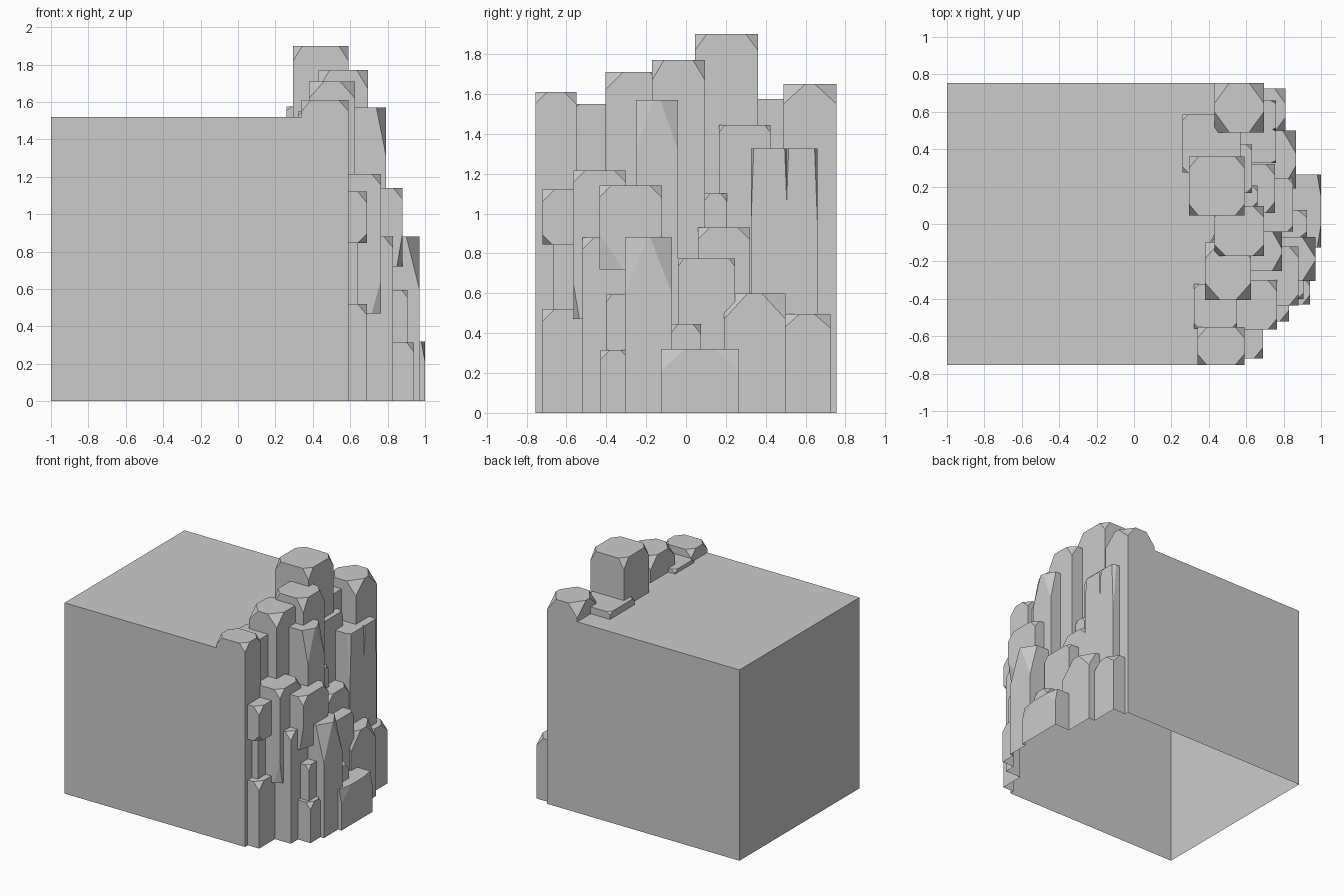
import bpy
import bmesh

cube = bpy.data.objects.get("Cube")
if cube:
    bpy.data.objects.remove(cube, do_unlink=True)

BELOW = -0.1   # solids start under the ground and are trimmed level later

rock = bpy.data.materials.new("stone grey")
rock.diffuse_color = (0.6, 0.6, 0.6, 1)
rock.use_nodes = True
shader = rock.node_tree.nodes["Principled BSDF"]
shader.inputs["Base Color"].default_value = (0.6, 0.6, 0.6, 1)
shader.inputs["Roughness"].default_value = 0.9


def new_object(name, bm):
    mesh = bpy.data.meshes.new(name)
    bm.to_mesh(mesh)
    bm.free()
    mesh.materials.append(rock)
    obj = bpy.data.objects.new(name, mesh)
    bpy.context.scene.collection.objects.link(obj)
    return obj


def prism(x, y, z, top_cut=None, foot_cut=None):
    """Box between the given ranges with its top and foot corners sliced off."""
    bm = bmesh.new()
    for i in (0, 1):
        for j in (0, 1):
            for k, cut in ((0, foot_cut), (1, top_cut)):
                corner = (x[i], y[j], z[k])
                if cut is None:
                    bm.verts.new(corner)
                    continue
                for axis, side in enumerate((i, j, k)):
                    point = list(corner)
                    point[axis] += cut[axis] * (1 - 2 * side)
                    bm.verts.new(point)
    bmesh.ops.convex_hull(bm, input=bm.verts[:])
    bmesh.ops.dissolve_limit(bm, angle_limit=0.01, verts=bm.verts[:], edges=bm.edges[:])
    bmesh.ops.recalc_face_normals(bm, faces=bm.faces[:])
    return bm


columns = []


def column(name, right, front, back, top, left=0.4, foot=BELOW,
           cut=(0.05, 0.06, 0.06), foot_cut=None):
    bm = prism((left, right), (front, back), (foot, top), cut, foot_cut)
    columns.append(new_object(name, bm))


SMALL = (0.03, 0.03, 0.04)
SLAB = (0.03, 0.03, 0.02)
STEEP = (0.05, 0.09, 0.25)

# Crest of the cliff, front to back
column("crest_front", 0.59, -0.755, -0.55, 1.61, left=0.34)
column("crest_front_slab", 0.55, -0.56, -0.32, 1.55, left=0.32, cut=SLAB)
column("crest_shoulder", 0.625, -0.405, -0.095, 1.71, left=0.38, cut=(0.08, 0.09, 0.09))
column("crest_middle", 0.695, -0.17, 0.095, 1.77, left=0.43, cut=(0.06, 0.06, 0.1))
column("crest_peak", 0.59, 0.045, 0.36, 1.9, left=0.295, cut=(0.05, 0.06, 0.08))
column("crest_back_slab", 0.57, 0.275, 0.585, 1.575, left=0.26, cut=SLAB)
column("crest_back", 0.695, 0.49, 0.755, 1.65, left=0.43, cut=(0.08, 0.11, 0.1))

# Upper ledges
column("spire", 0.79, -0.25, -0.04, 1.57, cut=STEEP)
column("recess", 0.63, 0.165, 0.425, 1.445, cut=SMALL)
column("twin_left", 0.76, 0.325, 0.51, 1.325, cut=(0.03, 0.015, 0.4))
column("twin_right", 0.76, 0.5, 0.66, 1.325, cut=(0.03, 0.015, 0.4))
column("recess_low", 0.66, 0.09, 0.205, 1.1, cut=SMALL)

# Hanging blocks
column("hanging_long", 0.765, -0.565, -0.3, 1.215, foot=0.47, foot_cut=(0.05, 0.03, 0.18))
column("hanging_front", 0.69, -0.72, -0.5, 1.12, foot=0.845, foot_cut=(0.05, 0.05, 0.05))
column("hanging_middle", 0.88, -0.435, -0.12, 1.14, foot=0.72, foot_cut=(0.03, 0.12, 0.18))
column("front_neck", 0.64, -0.665, -0.5, 0.9, cut=SMALL)

# Middle steps
column("step_front", 0.83, -0.52, -0.3, 0.88)
column("step_spur", 0.97, -0.305, -0.07, 0.88, cut=(0.07, 0.11, 0.28))
column("step_back", 0.755, 0.06, 0.32, 0.93)
column("step_inner", 0.85, -0.04, 0.245, 0.775, cut=SMALL)
column("step_wide", 0.865, 0.19, 0.5, 0.6, cut=(0.07, 0.12, 0.13))

# Foot of the cliff
column("foot_front", 0.69, -0.72, -0.5, 0.52)
column("foot_rear", 0.81, 0.49, 0.725, 0.495, cut=(0.06, 0.08, 0.07))
column("foot_slim", 0.905, -0.4, -0.25, 0.595, cut=SMALL)
column("foot_low", 0.94, -0.43, -0.28, 0.315, cut=(0.04, 0.05, 0.05))
column("foot_gap", 0.925, -0.08, 0.075, 0.445, cut=(0.05, 0.04, 0.05))
column("foot_outer", 1.0, -0.125, 0.265, 0.32, cut=(0.02, 0.12, 0.11))

# Main block fused with every column into one shell
cliff = new_object("rock_cliff", prism((-1, 0.5), (-0.755, 0.755), (BELOW, 1.52)))
for part in columns:
    union = cliff.modifiers.new(part.name, "BOOLEAN")
    union.operation = "UNION"
    union.solver = "EXACT"
    union.object = part
bpy.context.view_layer.update()
fused = cliff.evaluated_get(bpy.context.evaluated_depsgraph_get())
bm = bmesh.new()
bm.from_mesh(fused.to_mesh())
cliff.modifiers.clear()
for part in columns:
    bpy.data.objects.remove(part, do_unlink=True)

# Trim level with the ground, leaving the underside open
bmesh.ops.bisect_plane(bm, geom=bm.verts[:] + bm.edges[:] + bm.faces[:],
                       plane_co=(0, 0, 0), plane_no=(0, 0, 1), clear_inner=True)
bmesh.ops.dissolve_limit(bm, angle_limit=0.005, verts=bm.verts[:], edges=bm.edges[:])
for face in bm.faces:
    face.smooth = False
    face.material_index = 0
bm.to_mesh(cliff.data)
bm.free()
